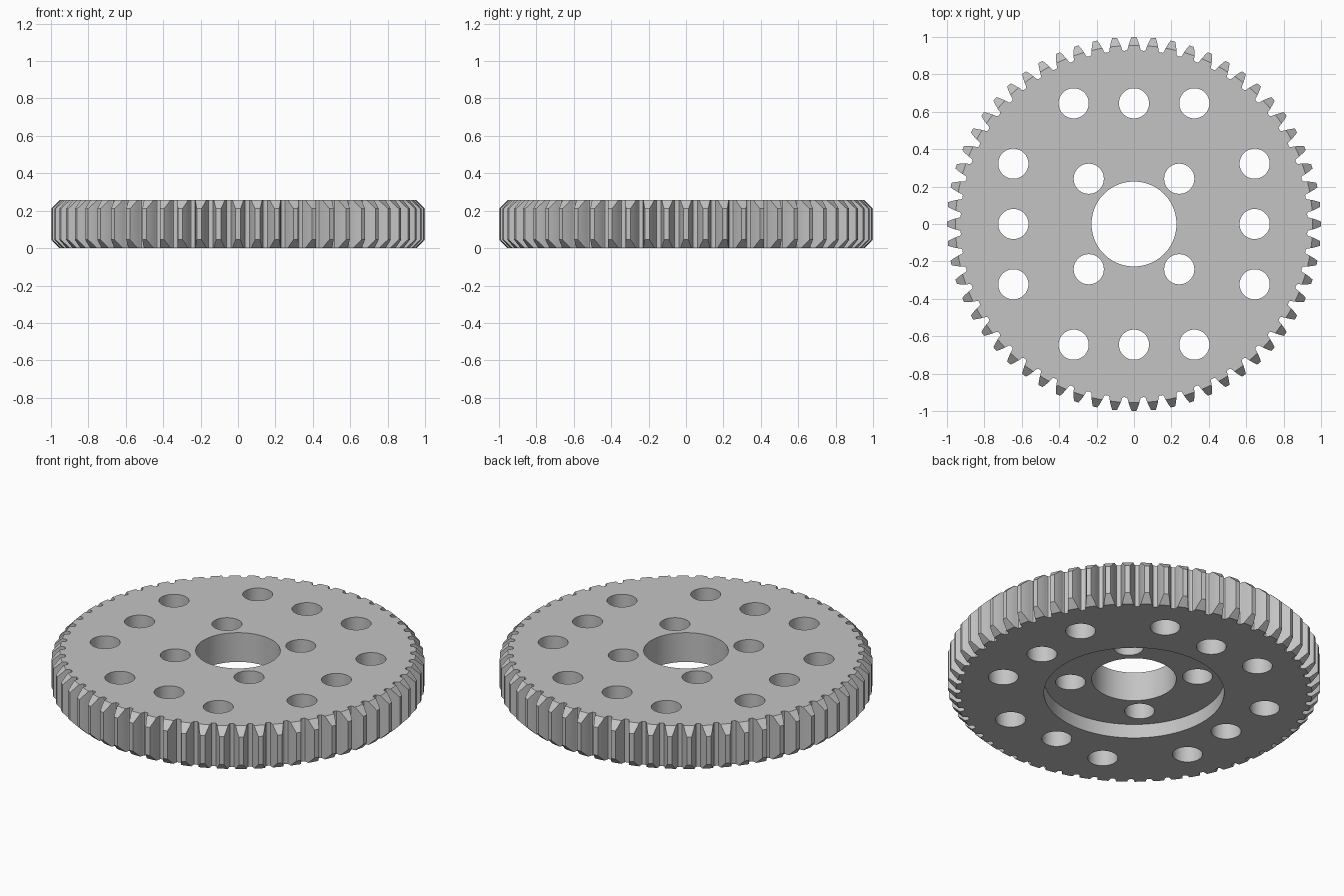
import bpy
import bmesh
from math import pi, cos, sin, tan, acos, radians

cube = bpy.data.objects.get("Cube")
if cube:
    bpy.data.objects.remove(cube, do_unlink=True)

TEETH = 60
HEIGHT = 0.256
TIP = 1.0
MODULE = 2 * TIP / (TEETH + 2)
PITCH = MODULE * TEETH / 2
ROOT = PITCH - 1.25 * MODULE
BASE = PITCH * cos(radians(20))
CHAMFER = 0.045
GRID = 10 * MODULE           # spacing of the outer mounting holes
HOLE = GRID / 4
INNER = 7.5 * MODULE         # offset of the four inner holes

metal = bpy.data.materials.new("light grey metal")
metal.use_nodes = True
grey = (0.55, 0.55, 0.55, 1)
metal.diffuse_color = grey
metal.node_tree.nodes["Principled BSDF"].inputs["Base Color"].default_value = grey


def add_object(name, bm):
    bmesh.ops.recalc_face_normals(bm, faces=bm.faces)
    mesh = bpy.data.meshes.new(name)
    bm.to_mesh(mesh)
    bm.free()
    mesh.materials.append(metal)
    obj = bpy.data.objects.new(name, mesh)
    bpy.context.collection.objects.link(obj)
    return obj


def add_prism(bm, outline, low, high):
    rings = [[bm.verts.new((x, y, z)) for x, y in outline] for z in (low, high)]
    bridge(bm, rings)


def bridge(bm, rings):
    # Close a stack of equal rings with side quads and end caps
    n = len(rings[0])
    for a, b in zip(rings, rings[1:]):
        for i in range(n):
            j = (i + 1) % n
            bm.faces.new((a[i], a[j], b[j], b[i]))
    bm.faces.new(rings[0][::-1])
    bm.faces.new(rings[-1])


def circle(x, y, radius, n):
    return [(x + radius * cos(2 * pi * i / n), y + radius * sin(2 * pi * i / n))
            for i in range(n)]


def half_angle(r):
    # Half the angular tooth thickness of an involute flank at radius r
    inv = lambda a: tan(a) - a
    return pi / (2 * TEETH) + inv(radians(20)) - inv(acos(BASE / r))


# Toothed outline: involute flanks, rounded valleys
flank = [(r, half_angle(r)) for r in (0.942, 0.955, 0.97, 0.985, TIP)]
valley_start = flank[0][1]
half_pitch = pi / TEETH
fillet = []
for t in (0, 0.3, 0.6, 0.85):
    ang = half_pitch - (half_pitch - valley_start) * cos(t * pi / 2) ** 0.5 * (1 - t * 0.1)
    fillet.append((flank[0][0] - (flank[0][0] - ROOT) * sin(t * pi / 2), ang))
side = fillet[:0:-1] + flank
tooth = ([(ROOT, -half_pitch)] + [(r, -a) for r, a in side]
         + [(r, a) for r, a in reversed(side)])
outline = []
for k in range(TEETH):
    mid = 2 * pi * k / TEETH
    outline += [(r * cos(mid + a), r * sin(mid + a)) for r, a in tooth]

bm = bmesh.new()
add_prism(bm, outline, 0, HEIGHT)
gear = add_object("spur_gear", bm)

# Bevelled disc that trims the tooth ends
bm = bmesh.new()
over = 0.01
edge = CHAMFER + over
profile = [(TIP - edge, -over), (TIP + over, edge - over + over),
           (TIP + over, HEIGHT - edge), (TIP - edge, HEIGHT + over)]
profile[0] = (TIP - CHAMFER - over, -over)
bridge(bm, [[bm.verts.new((x, y, z)) for x, y in circle(0, 0, r, 240)]
            for r, z in profile])
trimmer = add_object("tooth_end_trimmer", bm)

# Round recess in the underside
bm = bmesh.new()
add_prism(bm, circle(0, 0, 1.5 * GRID, 128), -0.1, 0.083)
recess = add_object("recess_cutter", bm)

# Bore and mounting holes
bm = bmesh.new()
holes = [(0, 0, 0.227, 96)]
for s in (-1, 1):
    for k in (-1, 0, 1):
        holes.append((k * GRID, s * 2 * GRID, HOLE, 48))
        holes.append((s * 2 * GRID, k * GRID, HOLE, 48))
    for t in (-1, 1):
        holes.append((s * INNER, t * INNER, HOLE, 48))
for hole in holes:
    add_prism(bm, circle(*hole), -0.1, HEIGHT + 0.1)
drills = add_object("hole_cutter", bm)

bpy.ops.object.select_all(action="DESELECT")
gear.select_set(True)
bpy.context.view_layer.objects.active = gear
for cutter, mode in ((trimmer, "INTERSECT"), (recess, "DIFFERENCE"), (drills, "DIFFERENCE")):
    cutter.hide_render = True
    mod = gear.modifiers.new(cutter.name, "BOOLEAN")
    mod.operation = mode
    mod.solver = "EXACT"
    mod.object = cutter
    bpy.ops.object.modifier_apply(modifier=mod.name)
    bpy.data.objects.remove(cutter, do_unlink=True)

bpy.ops.object.shade_smooth_by_angle(angle=radians(25))
